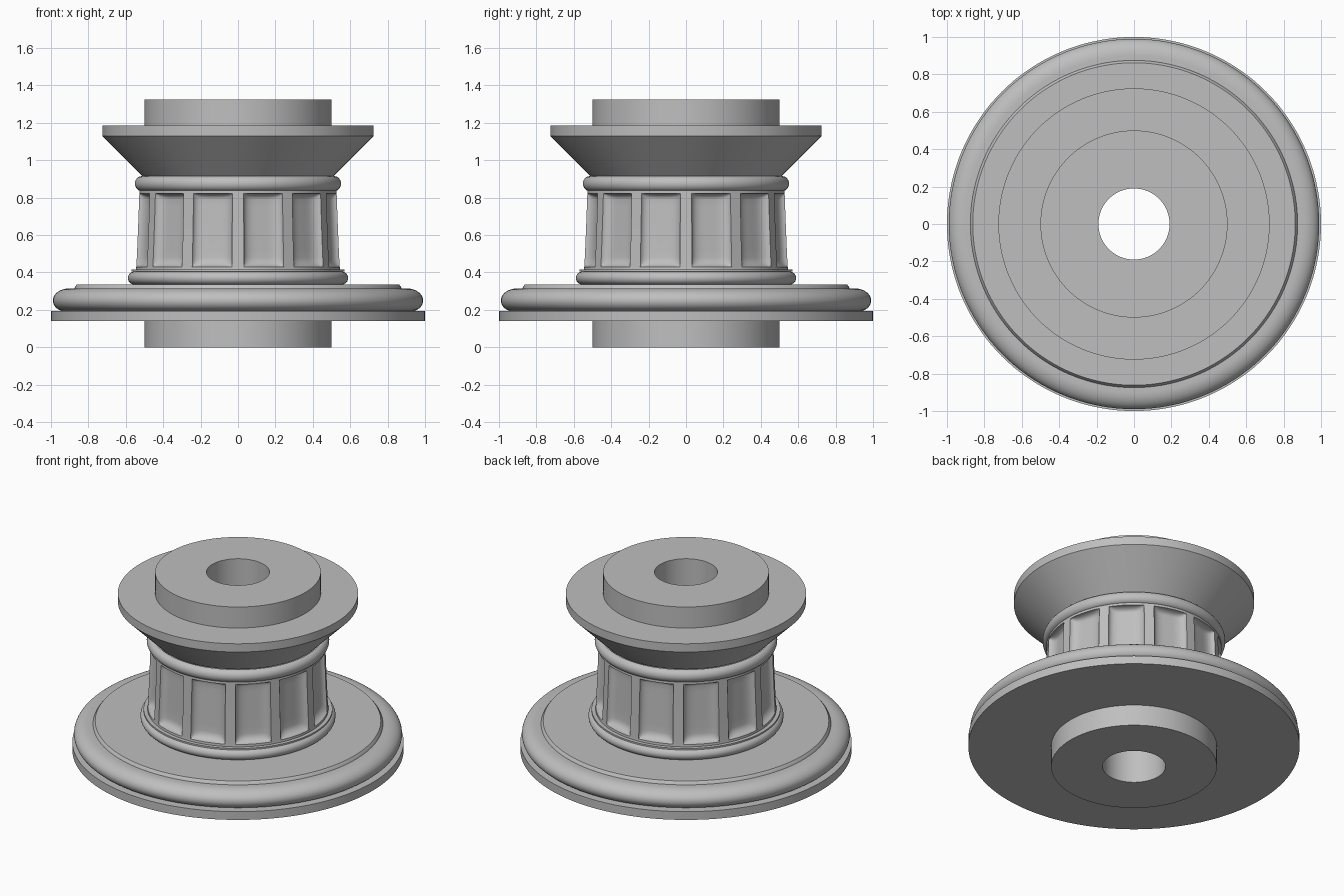
import bpy
import math

cube = bpy.data.objects.get("Cube")
if cube:
    bpy.data.objects.remove(cube, do_unlink=True)

metal = bpy.data.materials.new("plain grey")
metal.use_nodes = True
GREY = (0.52, 0.52, 0.52, 1)
metal.diffuse_color = GREY
metal.node_tree.nodes["Principled BSDF"].inputs["Base Color"].default_value = GREY


def skin(name, rows):
    """Join equal closed rows of points, ordered bottom to top, into one shell."""
    n = len(rows[0])
    faces = [(r * n + i, r * n + (i + 1) % n, (r + 1) * n + (i + 1) % n, (r + 1) * n + i)
             for r in range(len(rows) - 1) for i in range(n)]
    mesh = bpy.data.meshes.new(name)
    mesh.from_pydata([p for row in rows for p in row], [], faces)
    mesh.materials.append(metal)
    obj = bpy.data.objects.new(name, mesh)
    bpy.context.collection.objects.link(obj)
    bpy.ops.object.select_all(action='DESELECT')
    obj.select_set(True)
    bpy.context.view_layer.objects.active = obj
    bpy.ops.object.shade_smooth_by_angle(angle=math.radians(30))
    return obj


def ring(r, z, n=144):
    return [(r * math.cos(math.tau * i / n), r * math.sin(math.tau * i / n), z) for i in range(n)]


def lathe(name, profile):
    return skin(name, [ring(r, z) for r, z in profile])


def arc(cr, cz, ar, az, start, end, steps=12):
    """Elliptical arc in the radius/height plane, angles in degrees."""
    angles = [math.radians(start + (end - start) * k / steps) for k in range(steps + 1)]
    return [(cr + ar * math.cos(a), cz + az * math.sin(a)) for a in angles]


BORE, HUB = 0.19, 0.5

# Hubs, flange and through bore
lathe("bore", [(BORE, 1.325), (BORE, 0)])
lathe("lower_hub", [(BORE, 0), (HUB, 0), (HUB, 0.14)])
lathe("base_flange", [(HUB, 0.14), (1, 0.14), (1, 0.195), (0.95, 0.195)])

# Rounded rim of the base, with a small raised disc on top
lathe("base_rim", [(0.95, 0.195)] + arc(0.93, 0.25, 0.06, 0.055, -75, 0)
      + arc(0.9, 0.25, 0.09, 0.065, 8, 90) + [(0.875, 0.315)])
lathe("base_disc", [(0.875, 0.315), (0.872, 0.322), (0.862, 0.335), (0.5, 0.335)])

# Half-round collars above and below the drum
lathe("lower_collar", [(0.5, 0.335)] + arc(0.552, 0.37, 0.037, 0.035, -90, 90)
      + [(0.57, 0.405), (0.57, 0.415), (0.5, 0.415)])
lathe("upper_collar", [(0.46, 0.835)] + arc(0.515, 0.875, 0.036, 0.04, -90, 90)
      + [(0.515, 0.915)])

# Fluted drum: twelve scooped panels between narrow ribs
FLUTES, RIB, DEPTH = 12, math.radians(3.3), 0.045
LOW, HIGH = 0.43, 0.822
half = math.pi / FLUTES - RIB
across = [-math.cos(math.pi * k / 16) for k in range(17)]
ease = [1 - math.cos(math.pi / 2 * k / 6) for k in range(7)]
heights = ([0.415] + [LOW + 0.05 * e for e in ease]
           + [0.48 + (HIGH - 0.51) * k / 8 for k in range(1, 8)]
           + [HIGH - 0.03 * e for e in reversed(ease)] + [0.838])


def end_scoop(z):
    t = min((z - LOW) / 0.05, (HIGH - z) / 0.03, 1)
    return math.sqrt(1 - (1 - t) ** 2) if t > 0 else 0


def drum_row(z):
    row = []
    outer = 0.546 - 0.018 * ((z - 0.415) / 0.42) ** 0.8
    for f in range(FLUTES):
        for u in across:
            a = math.tau * (f + 0.5) / FLUTES + half * u
            scoop = math.sqrt(max(0, 1 - abs(u) ** 3))
            r = outer - DEPTH * scoop * end_scoop(z)
            row.append((r * math.cos(a), r * math.sin(a), z))
    return row


skin("fluted_drum", [drum_row(z) for z in heights])

# Flared cap and upper hub
lathe("flared_cap", [(0.51, 0.915), (0.725, 1.13), (0.725, 1.185), (HUB, 1.185)])
lathe("upper_hub", [(HUB, 1.185), (HUB, 1.325), (BORE, 1.325)])
